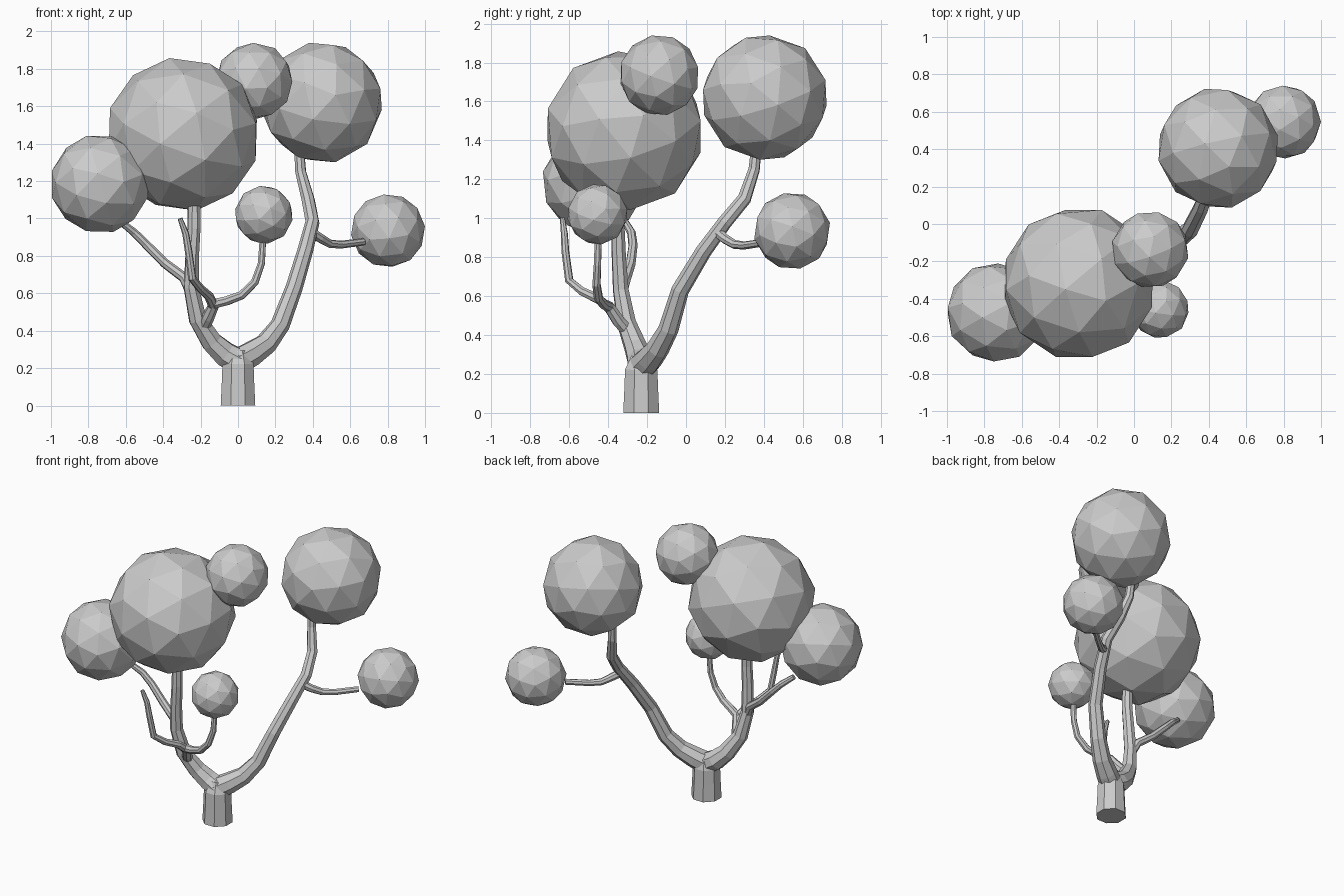
import bpy, bmesh, math
from mathutils import Vector


def tube(name, pts, sides=8):
    """Tapered tube through (x, y, z, radius) points, twist-free rings."""
    bm = bmesh.new()
    P = [Vector(p[:3]) for p in pts]
    n = len(P)
    side = Vector((1, 0, 0))
    rings = []
    for i, p in enumerate(P):
        t = (P[min(i + 1, n - 1)] - P[max(i - 1, 0)]).normalized()
        side = (side - t * side.dot(t)).normalized()
        up = t.cross(side)
        rings.append([bm.verts.new(p + pts[i][3] * (side * math.cos(a) + up * math.sin(a)))
                      for a in (2 * math.pi * (k + 0.5) / sides for k in range(sides))])
    for a, b in zip(rings, rings[1:]):
        for k in range(sides):
            j = (k + 1) % sides
            bm.faces.new((a[k], a[j], b[j], b[k]))
    bm.faces.new(rings[0][::-1])
    bm.faces.new(rings[-1])
    me = bpy.data.meshes.new(name)
    bm.to_mesh(me)
    bm.free()
    ob = bpy.data.objects.new(name, me)
    bpy.context.collection.objects.link(ob)
    return ob


def foliage(name, loc, r, rot):
    bpy.ops.mesh.primitive_ico_sphere_add(subdivisions=2, radius=r, location=loc, rotation=rot)
    bpy.context.object.name = name


# Trunk and its two main limbs
tube("trunk", [(0, -.23, 0, .1), (0, -.23, .12, .094), (0, -.23, .22, .09),
               (0, -.225, .29, .06)])
tube("right_limb", [(-.01, -.235, .23, .075), (.07, -.19, .275, .07), (.15, -.145, .33, .06),
                    (.225, -.09, .43, .052), (.30, -.03, .63, .046), (.36, .09, .83, .042),
                    (.398, .20, .98, .038), (.375, .30, 1.10, .036), (.335, .35, 1.25, .03),
                    (.325, .365, 1.40, .027)])
tube("left_limb", [(.01, -.23, .23, .075), (-.07, -.235, .275, .07), (-.14, -.26, .34, .06),
                   (-.215, -.305, .46, .05), (-.25, -.335, .63, .042), (-.245, -.345, .80, .038),
                   (-.235, -.35, .95, .036), (-.235, -.345, 1.15, .034)])

# Side twigs
tube("front_fork", [(-.185, -.30, .42, .034), (-.16, -.345, .47, .034), (-.125, -.395, .545, .03),
                    (-.06, -.425, .56, .026), (.02, -.45, .59, .024), (.09, -.46, .66, .022),
                    (.125, -.455, .76, .02), (.135, -.45, .92, .018)])
tube("bare_twig", [(-.13, -.385, .53, .028), (-.155, -.45, .585, .026), (-.20, -.535, .625, .023),
                   (-.245, -.60, .68, .022), (-.265, -.62, .83, .02), (-.28, -.625, .92, .018),
                   (-.31, -.635, 1.0, .013)])
tube("left_twig", [(-.25, -.335, .60, .03), (-.29, -.31, .685, .028), (-.39, -.285, .76, .026),
                   (-.49, -.272, .86, .024), (-.555, -.28, .925, .022), (-.63, -.315, .985, .018)])
tube("right_twig", [(.385, .16, .93, .028), (.44, .20, .895, .026), (.49, .25, .865, .023),
                    (.55, .30, .86, .021), (.67, .40, .875, .02)])

# Leaf clumps: faceted balls
foliage("leaf_ball_main", (-.295, -.318, 1.45), .415, (.35, .25, .4))
foliage("leaf_ball_right", (.45, .405, 1.62), .328, (.3, -.2, 1.1))
foliage("leaf_ball_top", (.087, -.137, 1.735), .208, (-.2, .3, .7))
foliage("leaf_ball_left", (-.738, -.473, 1.185), .268, (.4, .15, .2))
foliage("leaf_ball_low", (.138, -.455, 1.02), .157, (.2, .3, 1.5))
foliage("leaf_ball_far_right", (.802, .545, .935), .199, (-.3, .2, .9))
